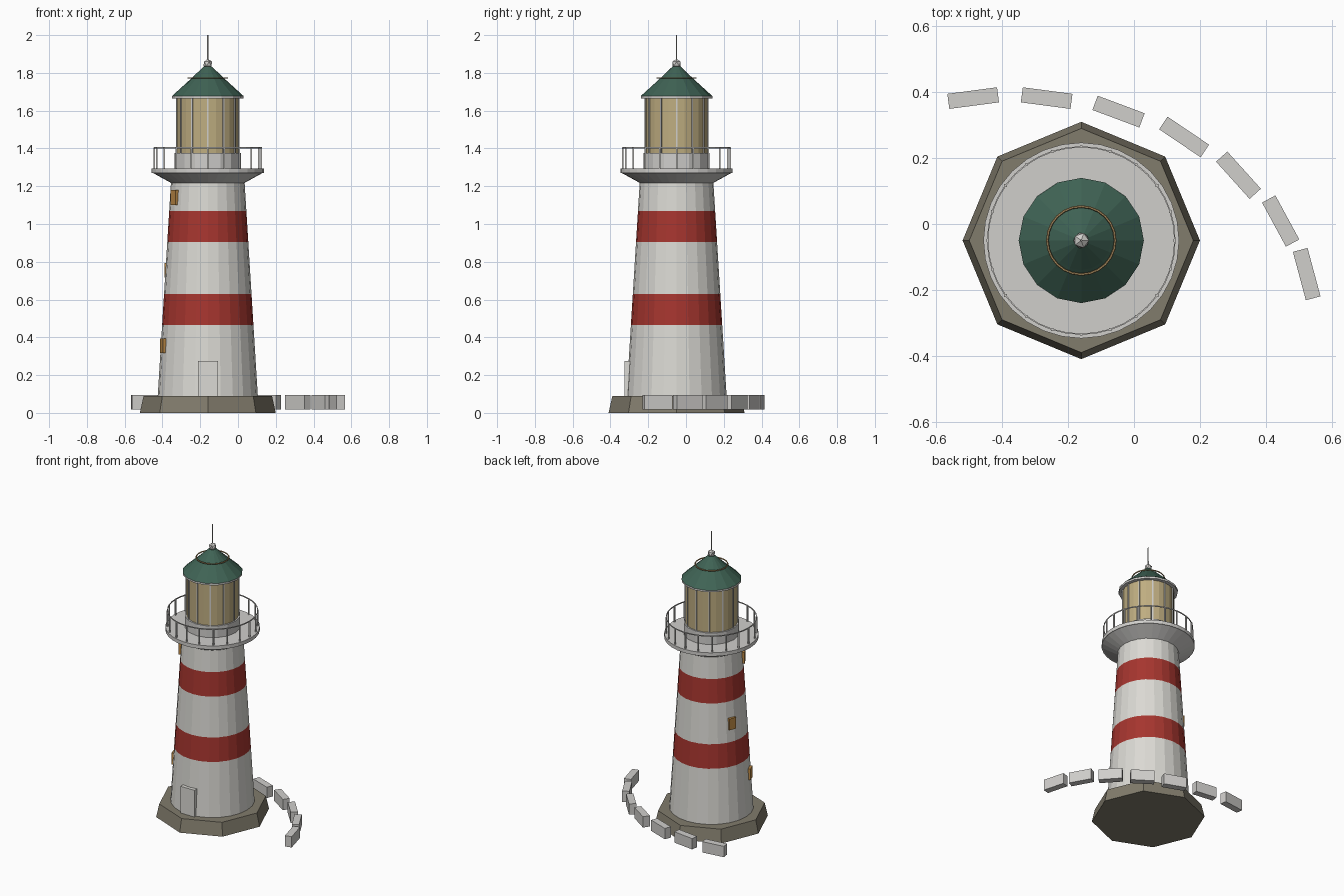
import bpy, bmesh
from math import sin, cos, pi, radians
from mathutils import Matrix, Vector

if "Cube" in bpy.data.objects:
    bpy.data.objects.remove(bpy.data.objects["Cube"])

CX, CY = -0.16, -0.05   # tower axis


def mat(name, rgb):
    m = bpy.data.materials.new(name)
    m.diffuse_color = (*rgb, 1)
    m.use_nodes = True
    m.node_tree.nodes["Principled BSDF"].inputs["Base Color"].default_value = m.diffuse_color
    return m


WHITE = mat("white paint", (0.71, 0.70, 0.66))
RED = mat("red paint", (0.38, 0.036, 0.028))
GREY = mat("pale grey", (0.63, 0.62, 0.60))
GREEN = mat("green roof", (0.050, 0.125, 0.090))
ROCK = mat("brown rock", (0.22, 0.20, 0.15))
GLASS = mat("warm glass", (0.52, 0.42, 0.22))
AMBER = mat("amber window", (0.50, 0.25, 0.06))
BRASS = mat("brass", (0.45, 0.30, 0.13))


def finish(name, bm, mats):
    bmesh.ops.recalc_face_normals(bm, faces=bm.faces)
    me = bpy.data.meshes.new(name)
    bm.to_mesh(me)
    bm.free()
    for m in mats:
        me.materials.append(m)
    ob = bpy.data.objects.new(name, me)
    bpy.context.collection.objects.link(ob)
    return ob


def lathe(name, profile, sides, mats, closed=False, rule=None):
    """Revolve (radius, height) points about the tower axis."""
    bm = bmesh.new()
    rings = []
    for r, z in profile:
        rings.append([bm.verts.new((CX + r * cos(2 * pi * i / sides),
                                    CY + r * sin(2 * pi * i / sides), z))
                      for i in range(sides)])
    pairs = list(zip(rings, rings[1:]))
    if closed:
        pairs.append((rings[-1], rings[0]))
    for a, b in pairs:
        for i in range(sides):
            j = (i + 1) % sides
            bm.faces.new((a[i], a[j], b[j], b[i]))
    if not closed:
        bm.faces.new(rings[0])
        bm.faces.new(rings[-1])
    if rule:
        for f in bm.faces:
            f.material_index = rule(f.calc_center_median().z)
    return finish(name, bm, mats)


def add_box(bm, size, loc, angle=0.0):
    m = (Matrix.Translation(loc) @ Matrix.Rotation(angle, 4, 'Z')
         @ Matrix.Diagonal((*size, 1)))
    bmesh.ops.create_cube(bm, size=1, matrix=m)


def polar(r, a, z):
    return Vector((CX + r * cos(a), CY + r * sin(a), z))


def tower_radius(z):
    return 0.265 - (z - 0.09) * 0.07 / 1.13


# Octagonal rock footing
lathe("footing", [(0.36, 0), (0.34, 0.09)], 8, [ROCK])

# Tapered tower with two painted bands
levels = [0.09, 0.465, 0.63, 0.905, 1.07, 1.22]
lathe("tower", [(tower_radius(z), z) for z in levels], 24, [WHITE, RED],
      rule=lambda z: int(0.465 < z < 0.63 or 0.905 < z < 1.07))

# Gallery: flared bracket and deck
lathe("gallery_bracket", [(0.19, 1.215), (0.29, 1.27)], 32, [GREY])
lathe("gallery_deck", [(0.297, 1.27), (0.297, 1.295)], 32, [GREY])

# Railing: posts and thin top rail
bm = bmesh.new()
for i in range(20):
    a = 2 * pi * i / 20
    add_box(bm, (0.008, 0.008, 0.11), polar(0.284, a, 1.35))
finish("railing_posts", bm, [GREY])
lathe("railing_top", [(0.282, 1.401), (0.286, 1.401), (0.286, 1.408), (0.282, 1.408)],
      40, [GREY], closed=True)

# Lantern room: plinth, glazing and glazing bars
lathe("lantern_plinth", [(0.175, 1.29), (0.175, 1.375)], 16, [GREY])
lathe("lantern_glass", [(0.164, 1.375), (0.164, 1.668)], 24, [GLASS])
bm = bmesh.new()
for i in range(12):
    a = 2 * pi * i / 12
    add_box(bm, (0.008, 0.008, 0.293), polar(0.165, a, 1.5215), a)
finish("glazing_bars", bm, [GREY])

# Roof: eave, two-slope cone and brass ring
lathe("roof_eave", [(0.189, 1.664), (0.189, 1.678)], 16, [GREY])
lathe("roof", [(0.19, 1.677), (0.09, 1.768), (0.022, 1.833)], 16, [GREEN])
lathe("roof_ring", [(0.103 + 0.004 * cos(k * pi / 3), 1.773 + 0.004 * sin(k * pi / 3))
                    for k in range(6)], 24, [BRASS], closed=True)

# Finial ball and lightning rod
bm = bmesh.new()
bmesh.ops.create_icosphere(bm, subdivisions=1, radius=0.026,
                           matrix=Matrix.Translation((CX, CY, 1.848)))
finish("finial_ball", bm, [GREY])
lathe("lightning_rod", [(0.004, 1.86), (0.003, 2.0)], 6, [GREY])

# Door at the front
bm = bmesh.new()
add_box(bm, (0.106, 0.05, 0.186), (CX, -0.30, 0.182))
finish("door", bm, [WHITE])

# Small windows spiralling up the left side
bm = bmesh.new()
for deg, z in ((200, 0.355), (160, 0.755), (210, 1.14)):
    a = radians(deg)
    add_box(bm, (0.03, 0.05, 0.078), polar(tower_radius(z) - 0.003, a, z), a)
finish("windows", bm, [AMBER])

# Curved low wall of separate stone blocks
bm = bmesh.new()
for x, y, deg in ((-0.488, 0.382, 7.5), (-0.265, 0.382, -7.5), (-0.047, 0.341, -20.5),
                  (0.152, 0.264, -34), (0.317, 0.148, -48), (0.445, 0.009, -61.5),
                  (0.524, -0.152, -75)):
    add_box(bm, (0.152, 0.046, 0.075), (x, y, 0.056), radians(deg))
finish("wall_blocks", bm, [GREY])
